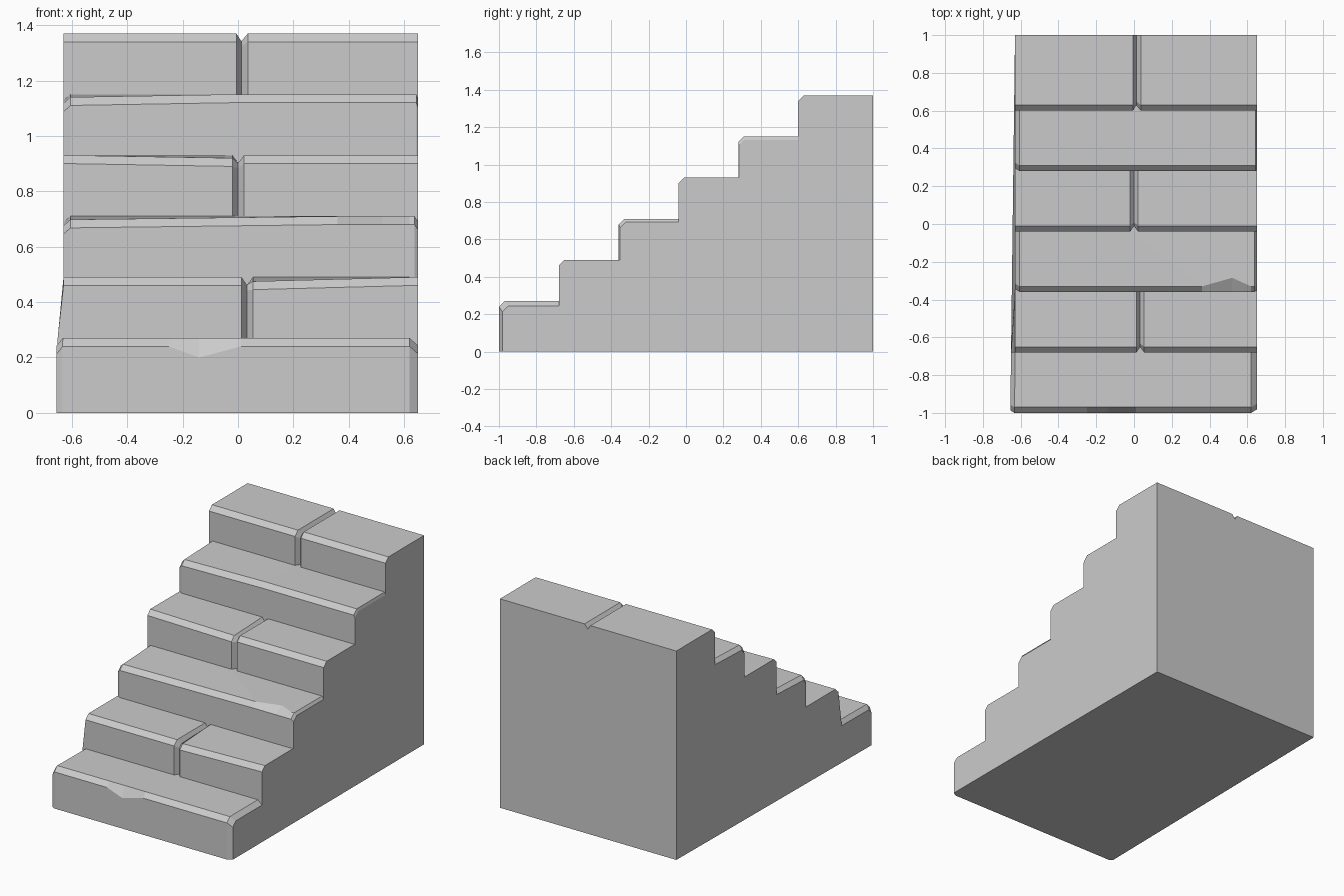
import bpy, bmesh

if "Cube" in bpy.data.objects:
    bpy.data.objects.remove(bpy.data.objects["Cube"])

RUN, RISE, BEVEL, DEPTH = 0.32, 0.22, 0.03, 0.028

# Each step: joint or chip x positions, joint flag, left and right worn corner
# (inset, drop), chip (lower-edge drop, upper-edge setback), sag per section
STEPS = [
    dict(xs=(-0.25, -0.14, 0.01), left=(0.022, 0.03), right=(0.03, 0.03), chip=(0.04, 0.0)),
    dict(xs=(0.013, 0.032, 0.054), joint=True, sag=(0, 0, 0, 0, 0.015, 0, 0)),
    dict(xs=(0.36, 0.52, 0.62), left=(0.025, 0.025), right=(0.013, 0.02), chip=(0.0, 0.045),
         sag=(0.012, 0.012, 0, 0, 0, 0, 0)),
    dict(xs=(-0.02, 0.0, 0.022), joint=True, sag=(0, 0, 0.01, 0, 0, 0, 0)),
    dict(xs=(-0.02, 0.0, 0.022), left=(0.025, 0.025), right=(0.006, 0.02),
         sag=(0.01, 0.01, 0, 0, 0, 0, 0)),
    dict(xs=(-0.006, 0.012, 0.036), joint=True),
]


def left_x(y, z):
    """Left wall, flared a little at the foot."""
    return -0.655 + 0.0125 * (y + 1) if z < 0.28 else -0.63


def section(k):
    """Side profile of the whole flight at section k (0 = left wall, 6 = right wall)."""
    pts = []
    for i, s in enumerate(STEPS):
        f, t = -1 + RUN * i, 0.27 + RISE * i
        base = t - RISE if i else 0.0
        back = f + RUN if i < 5 else 1.0
        joint = s.get("joint", False)
        corner = s.get("left" if k < 3 else "right", (0.02, 0.0))
        sag = s.get("sag", (0,) * 7)[k]
        row = [[f, base], [f, t - BEVEL - sag], [f + BEVEL, t - sag], [back, t]]
        # joints run up the riser and along the tread; chips bite the front edge
        if k == 3 and joint:
            row = [[f + DEPTH, base], [f + DEPTH, t - BEVEL - 0.018],
                   [f + BEVEL + 0.018, t - DEPTH], [back, t - DEPTH]]
        elif k == 3 and "chip" in s:
            row[1][1] -= s["chip"][0]
            row[2][0] += s["chip"][1]
        # worn end corners
        if k in (0, 6) and corner[1]:
            for j in range(3):
                row[j][0] += corner[0] * 0.6
            for j in range(1, 4):
                row[j][1] -= corner[1] * 0.9
        for j, (y, z) in enumerate(row):
            xs = s["xs"]
            if not joint and j == 0 and i:
                xs = STEPS[i - 1]["xs"]
            if not joint and j == 3:
                xs = STEPS[i + 1]["xs"]
            pts.append((side_x(k, xs, corner[0], y, z), y, z))
    # foot of the back wall
    pts.append((side_x(k, STEPS[5]["xs"], 0.02, 1, 0), 1, 0))
    return pts


def side_x(k, xs, inset, y, z):
    lx = left_x(y, z)
    return (lx, lx + inset, *xs, 0.65 - inset, 0.65)[k]


# Stone flight: loft the profiles across the width and cap both walls
bm = bmesh.new()
rows = [[bm.verts.new(p) for p in section(k)] for k in range(7)]
n = len(rows[0])
for a, b in zip(rows, rows[1:]):
    for j in range(n):
        m = (j + 1) % n
        bm.faces.new((a[j], a[m], b[m], b[j]))
caps = [bm.faces.new(rows[0]), bm.faces.new(rows[-1][::-1])]
bmesh.ops.remove_doubles(bm, verts=bm.verts[:], dist=0.0005)
bmesh.ops.triangulate(bm, faces=[f for f in bm.faces if len(f.verts) > 4])
bmesh.ops.recalc_face_normals(bm, faces=bm.faces[:])

mesh = bpy.data.meshes.new("stone_stairs")
bm.to_mesh(mesh)
bm.free()
stairs = bpy.data.objects.new("stone_stairs", mesh)
bpy.context.collection.objects.link(stairs)
